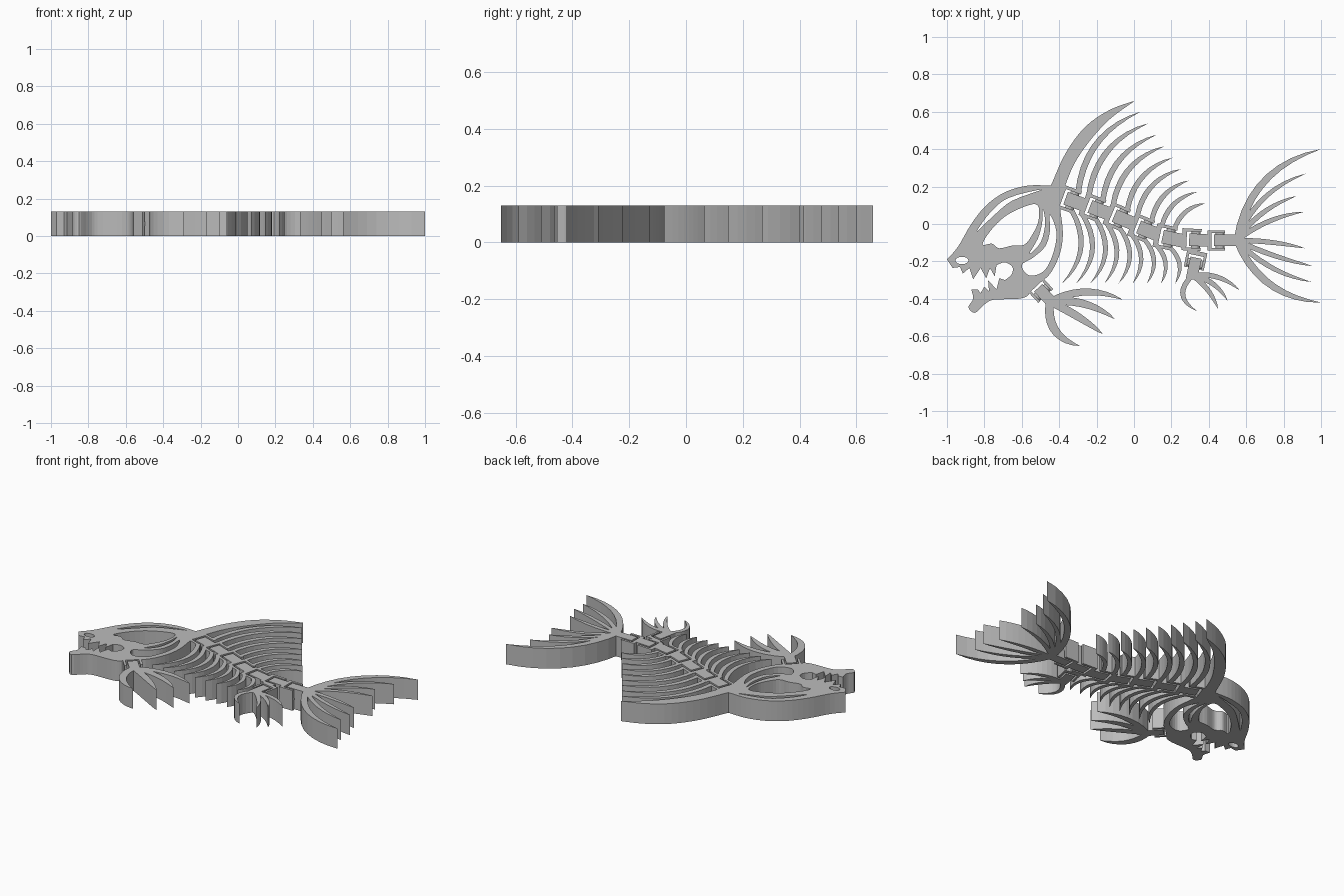
import bpy, math
from mathutils import Vector

if "Cube" in bpy.data.objects:
    bpy.data.objects.remove(bpy.data.objects["Cube"])

H = 0.13  # plate thickness
grey = bpy.data.materials.new("bone_grey")
grey.diffuse_color = (0.5, 0.5, 0.5, 1)
grey.use_nodes = True
grey.node_tree.nodes["Principled BSDF"].inputs["Base Color"].default_value = grey.diffuse_color


def plate(name, *loops):
    """Extruded flat plate; loops after the first are holes."""
    cu = bpy.data.curves.new(name, 'CURVE')
    cu.dimensions, cu.fill_mode, cu.extrude = '2D', 'BOTH', H / 2
    for pts in loops:
        sp = cu.splines.new('POLY')
        sp.points.add(len(pts) - 1)
        for p, q in zip(sp.points, pts):
            p.co = (q[0], q[1], 0, 1)
        sp.use_cyclic_u, sp.use_smooth = True, False
    tmp = bpy.data.objects.new(name + "_curve", cu)
    bpy.context.collection.objects.link(tmp)
    bpy.context.view_layer.update()
    dg = bpy.context.evaluated_depsgraph_get()
    me = bpy.data.meshes.new_from_object(tmp.evaluated_get(dg))
    bpy.data.objects.remove(tmp)
    me.materials.clear()
    me.materials.append(grey)
    ob = bpy.data.objects.new(name, me)
    ob.location.z = H / 2
    bpy.context.collection.objects.link(ob)
    return ob


def smooth(pts, closed=False, n=4):
    """Catmull-Rom curve through the points."""
    P = [Vector(p) for p in pts]
    P = [P[-1]] + P + P[:2] if closed else [P[0]] + P + [P[-1]]
    out = []
    for a, b, c, d in zip(P, P[1:], P[2:], P[3:]):
        for k in range(n):
            t = k / n
            out.append(0.5 * (2 * b + (c - a) * t + (2 * a - 5 * b + 4 * c - d) * t * t
                              + (3 * b - a - 3 * c + d) * t ** 3))
    return out if closed else out + [P[-1]]


def blade(name, base, tip, bulge, width, n=9):
    """Curved pointed bone; positive bulge bends to the left of base-to-tip."""
    a, c = Vector(base), Vector(tip)
    d = c - a
    b = (a + c) / 2 + Vector((-d.y, d.x)) * 2 * bulge
    left, right = [], []
    for k in range(n):
        t = k / n
        p = a * (1 - t) ** 2 + b * 2 * t * (1 - t) + c * t * t
        g = ((b - a) * (1 - t) + (c - b) * t).normalized()
        off = Vector((-g.y, g.x)) * width / 2 * (1 - t) ** 0.8 * (0.7 + 1.2 * t)
        left.append(p + off)
        right.append(p - off)
    plate(name, left + [c] + right[::-1])


def local(joint, u, v):
    x, y, deg, s = joint
    a = math.radians(deg)
    return Vector((x + s * (u * math.cos(a) - v * math.sin(a)),
                   y + s * (u * math.sin(a) + v * math.cos(a))))


def hinge(name, j, tongue_end=0.075):
    """Forked socket, the tongue inside it and the hinge pin."""
    fork = [(-.08, -.064), (.032, -.064), (.032, -.047), (-.053, -.047),
            (-.053, .047), (.032, .047), (.032, .064), (-.08, .064)]
    plate(name + "_socket", [local(j, *p) for p in fork])
    e = tongue_end
    tongue = [(-.038, -.036), (e, -.036), (e, .036), (-.038, .036)]
    plate(name + "_tongue", [local(j, *p) for p in tongue])
    bpy.ops.mesh.primitive_cylinder_add(vertices=16, radius=.024, depth=.11 * j[3],
                                        location=(j[0], j[1], H / 2),
                                        rotation=(math.pi / 2, 0, math.radians(j[2])))
    pin = bpy.context.object
    pin.name = name + "_pin"
    pin.data.materials.append(grey)


# Skull with jaws, teeth and the long first dorsal bone
skull = smooth([(-1, -.19), (-.94, -.12), (-.87, 0), (-.79, .1), (-.69, .17), (-.57, .205), (-.445, .205)])
skull += smooth([(-.44, .215), (-.365, .38), (-.26, .52), (-.13, .61), (0, .658)])
skull += smooth([(-.005, .652), (-.13, .56), (-.24, .44), (-.32, .32), (-.37, .2)])
skull += smooth([(-.375, .19), (-.395, .1), (-.38, -.05), (-.40, -.17), (-.46, -.28), (-.545, -.33)])
skull += smooth([(-.55, -.335), (-.565, -.38), (-.62, -.40), (-.75, -.405), (-.80, -.43),
                 (-.85, -.475), (-.885, -.445), (-.86, -.40), (-.87, -.35)])
skull += [(-.835, -.35), (-.82, -.37), (-.80, -.335), (-.775, -.36), (-.78, -.30), (-.735, -.35), (-.72, -.29)]
skull += smooth([(-.69, -.30), (-.655, -.27), (-.65, -.23), (-.69, -.205), (-.735, -.22)])
skull += [(-.745, -.28), (-.77, -.235), (-.79, -.29), (-.82, -.235), (-.86, -.295),
          (-.88, -.235), (-.915, -.265), (-.93, -.23), (-.97, -.235)]
eye = smooth([(-.515, .10), (-.58, .095), (-.69, .04), (-.77, -.04), (-.81, -.11), (-.76, -.105),
              (-.72, -.13), (-.65, -.115), (-.585, -.11), (-.54, -.05), (-.51, .02)], True)
cheek_slit = smooth([(-.487, .08), (-.475, 0), (-.50, -.10), (-.56, -.16), (-.515, -.08), (-.492, 0)], True)
gill = smooth([(-.45, .05), (-.415, -.04), (-.43, -.15), (-.48, -.25), (-.56, -.275), (-.60, -.22),
               (-.54, -.18), (-.475, -.12), (-.45, -.04)], True)
brow_slit = smooth([(-.84, -.04), (-.77, .06), (-.67, .14), (-.49, .185), (-.65, .125), (-.75, .045)], True)
nostril = [(-.92 + .035 * math.cos(k * math.pi / 8), -.195 + .02 * math.sin(k * math.pi / 8)) for k in range(16)]
plate("skull", skull, eye, cheek_slit, gill, brow_slit, nostril)

# Articulated backbone: x, y, direction in degrees, scale
spine = [(-.33, .125, -20, 1), (-.2, .08, -21, 1), (-.07, .03, -23, 1), (.06, -.03, -22, 1),
         (.19, -.075, -12, 1), (.33, -.085, -3, .92), (.46, -.088, 0, .85)]
for i, j in enumerate(spine):
    hinge(f"vertebra_{i + 1}", j, .11 if i == 6 else .075)

# Dorsal bones above and ribs below, two per vertebra
for k in range(9):
    j, u, f = spine[k // 2], (0.015, .075)[k % 2], k / 8
    blade(f"dorsal_bone_{k + 1}", local(j, u, .05), (.035 + .345 * f, .6 - .49 * f), .15, .042 - .01 * f)
    blade(f"rib_{k + 1}", local(j, u, -.05), (-.385 + .605 * f, -.318), .19, .036 - .006 * f)

# Pectoral and anal fin hinges
hinge("pectoral_fin", (-.49, -.365, -47, .85), .1)
hinge("anal_fin", (.325, -.212, -102, .85), .1)

# Fins as fans of blades: tip x, tip y, bulge, width
fans = {
    "pectoral_bone": ((-.45, -.415), [(-.06, -.405, .12, .05), (-.10, -.51, .10, .055),
                                      (-.165, -.59, .03, .055), (-.29, -.652, -.22, .06)]),
    "anal_bone": ((.312, -.275), [(.565, -.355, .12, .035), (.50, -.41, .12, .035),
                                  (.45, -.455, .08, .035), (.335, -.465, -.33, .035)]),
    "tail_bone": ((.55, -.088), [(.998, .40, .16, .05), (.92, .27, .12, .035), (.87, .15, .09, .035),
                                 (.91, .065, .07, .035), (.915, -.13, .03, .035), (.955, -.225, -.03, .035),
                                 (.95, -.31, -.08, .035), (1, -.42, -.15, .05)]),
}
for name, (base, tips) in fans.items():
    for k, (x, y, bulge, width) in enumerate(tips):
        blade(f"{name}_{k + 1}", base, (x, y), bulge, width)
